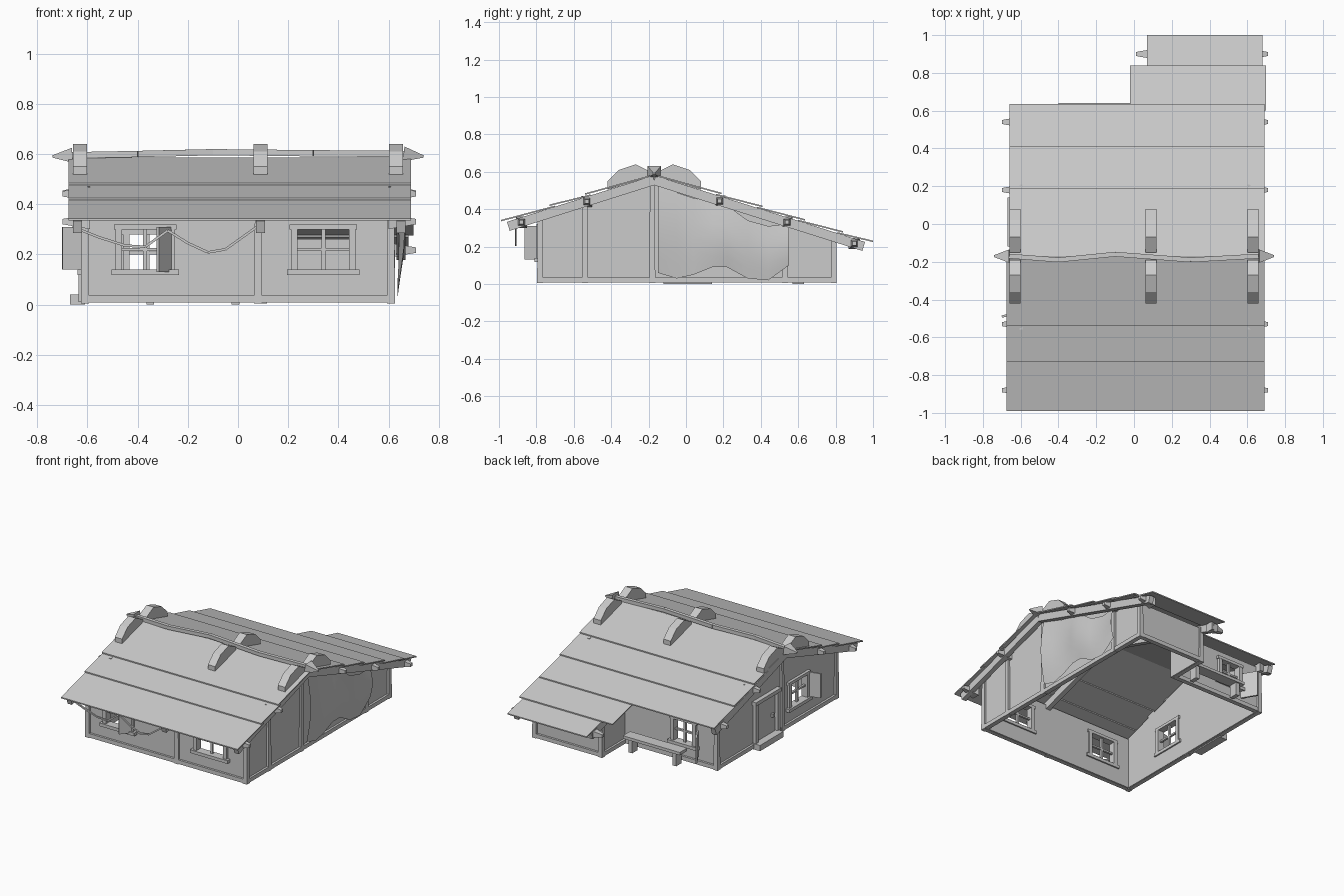
import bpy, bmesh, math
from mathutils import Vector

if bpy.data.objects.get("Cube"):
    bpy.data.objects.remove(bpy.data.objects["Cube"], do_unlink=True)

grey = bpy.data.materials.new("plain grey")
grey.use_nodes = True
grey.diffuse_color = (0.6, 0.6, 0.6, 1)
grey.node_tree.nodes["Principled BSDF"].inputs["Base Color"].default_value = grey.diffuse_color

RIDGE_Y, RIDGE_Z, SLOPE = -0.17, 0.585, 0.316
LEFT, RIGHT, FRONT, BACK, REAR = 0.61, -0.61, -0.78, 0.53, 0.79


def roof_z(y):
    return RIDGE_Z - SLOPE * abs(y - RIDGE_Y)


def finish(name, bm):
    bmesh.ops.recalc_face_normals(bm, faces=bm.faces)
    mesh = bpy.data.meshes.new(name)
    bm.to_mesh(mesh)
    bm.free()
    mesh.materials.append(grey)
    ob = bpy.data.objects.new(name, mesh)
    bpy.context.collection.objects.link(ob)
    return ob


def prism(name, points, offset):
    """Extrude a flat outline of 3D points along an offset."""
    bm = bmesh.new()
    face = bm.faces.new([bm.verts.new(p) for p in points])
    new = bmesh.ops.extrude_face_region(bm, geom=[face])["geom"]
    bmesh.ops.translate(bm, vec=offset, verts=[v for v in new if isinstance(v, bmesh.types.BMVert)])
    return finish(name, bm)


def box(name, lo, hi):
    (a, b, c), (d, e, f) = lo, hi
    return prism(name, [(a, b, c), (d, b, c), (d, e, c), (a, e, c)], (0, 0, f - c))


def beam(name, start, end, w, h, taper=1.0):
    """Squared timber between two points, optionally narrowing to its end."""
    p, q = Vector(start), Vector(end)
    along = (q - p).normalized()
    side = along.cross(Vector((0, 0, 1)))
    side = side.normalized() if side.length > 0.01 else Vector((1, 0, 0))
    up = side.cross(along)
    bm = bmesh.new()
    rings = []
    for c, k in ((p, 1), (q, taper)):
        rings.append([bm.verts.new(c + side * (i * w * k / 2) + up * (j * h * k / 2))
                      for i, j in ((-1, -1), (1, -1), (1, 1), (-1, 1))])
    for ring in rings:
        bm.faces.new(ring)
    for i in range(4):
        j = (i + 1) % 4
        bm.faces.new((rings[0][i], rings[0][j], rings[1][j], rings[1][i]))
    return finish(name, bm)


def cut(ob, lo, hi):
    cutter = box("opening_cutter", lo, hi)
    cutter.hide_render = True
    mod = ob.modifiers.new("opening", 'BOOLEAN')
    mod.operation, mod.object, mod.solver = 'DIFFERENCE', cutter, 'EXACT'
    bpy.context.view_layer.objects.active = ob
    bpy.ops.object.modifier_apply(modifier=mod.name)
    bpy.data.objects.remove(cutter, do_unlink=True)


# Walls: gabled sides, low front, stepped back
def gable(name, x, y_end):
    outline = [(x, y, z) for y, z in ((FRONT, 0.01), (y_end, 0.01), (y_end, roof_z(y_end) - 0.02),
                                      (RIDGE_Y, RIDGE_Z - 0.02), (FRONT, roof_z(FRONT) - 0.02))]
    return prism(name, outline, (-0.02 if x > 0 else 0.02, 0, 0))


left_wall = gable("left_wall", LEFT, REAR)
right_wall = gable("right_wall", RIGHT, BACK)
front_wall = box("front_wall", (RIGHT, FRONT, 0.01), (LEFT, FRONT + 0.02, roof_z(FRONT) - 0.02))
back_wall = box("back_wall", (RIGHT, BACK - 0.02, 0.01), (0.1, BACK, roof_z(BACK) - 0.02))
box("extension_back_wall", (0.1, REAR - 0.02, 0.01), (LEFT, REAR, roof_z(REAR) - 0.02))
prism("extension_side_wall", [(0.1, BACK - 0.02, 0.01), (0.1, REAR, 0.01), (0.1, REAR, roof_z(REAR) - 0.02),
                              (0.1, BACK - 0.02, roof_z(BACK) - 0.02)], (0.02, 0, 0))


# Windows: opening, frame, cross bars
def window(name, wall, along_x, face, out, centre, width, low, high):
    def place(a, d, z):
        return (a, face + out * d, z) if along_x else (face + out * d, a, z)

    def bar(part, a0, a1, z0, z1, d0, d1):
        p, q = place(a0, d0, z0), place(a1, d1, z1)
        box(name + part, [min(t) for t in zip(p, q)], [max(t) for t in zip(p, q)])

    l, r = centre - width / 2, centre + width / 2
    p, q = place(l, -0.06, low), place(r, 0.06, high)
    cut(wall, [min(t) for t in zip(p, q)], [max(t) for t in zip(p, q)])
    for a in (l, r):
        bar("_jamb", a - 0.013, a + 0.013, low, high, -0.03, 0.018)
    bar("_sill", l - 0.03, r + 0.03, low - 0.022, low, -0.03, 0.03)
    bar("_lintel", l - 0.02, r + 0.02, high, high + 0.02, -0.03, 0.02)
    bar("_mullion", centre - 0.008, centre + 0.008, low, high, -0.015, 0)
    mid = (low + high) / 2
    bar("_crossbar", l, r, mid - 0.006, mid + 0.006, -0.015, 0)


window("front_right_window", front_wall, True, FRONT, -1, -0.37, 0.21, 0.14, 0.3)
window("front_left_window", front_wall, True, FRONT, -1, 0.34, 0.23, 0.14, 0.3)
window("right_window", right_wall, False, RIGHT, -1, -0.36, 0.2, 0.14, 0.3)
window("back_window", back_wall, True, BACK, 1, -0.36, 0.17, 0.13, 0.28)


# Open shutters
def shutter(name, hinge, tip, low, high):
    (a, b), (c, d) = hinge, tip
    beam(name, (a, b, (low + high) / 2), (c, d, (low + high) / 2), 0.012, high - low)


shutter("front_shutter", (-0.26, FRONT), (-0.32, -0.86), 0.13, 0.31)
shutter("right_shutter", (RIGHT, -0.47), (-0.7, -0.49), 0.14, 0.31)
shutter("back_shutter", (-0.46, BACK), (-0.52, 0.63), 0.06, 0.24)

# Door with frame, handle and step
box("door", (RIGHT - 0.008, -0.1, 0.04), (RIGHT, 0.1, 0.3))
for y in (-0.12, 0.12):
    box("door_jamb", (RIGHT - 0.025, y - 0.014, 0.01), (RIGHT, y + 0.014, 0.32))
box("door_lintel", (RIGHT - 0.03, -0.14, 0.305), (RIGHT, 0.14, 0.33))
box("door_handle", (RIGHT - 0.025, -0.075, 0.15), (RIGHT, -0.055, 0.175))
box("door_step", (-0.67, -0.12, 0), (RIGHT, 0.14, 0.04))

# Wall posts and ground beams
posts = [(LEFT, y) for y in (FRONT, -0.54, -0.18, BACK, REAR)]
posts += [(RIGHT, y) for y in (FRONT, -0.18, BACK)] + [(0.08, FRONT), (0.1, REAR)]
for x, y in posts:
    beam("wall_post", (x, y, 0.005), (x, y, roof_z(y) - 0.02), 0.032, 0.032, 0.8)
corners = [(RIGHT, FRONT), (LEFT, FRONT), (LEFT, REAR), (0.1, REAR), (0.1, BACK), (RIGHT, BACK)]
for (a, b), (c, d) in zip(corners, corners[1:] + corners[:1]):
    beam("ground_beam", (a, b, 0.022), (c, d, 0.022), 0.03, 0.028)


# Lapped roof strips, each lifted at its lower edge
def strip(name, x0, x1, y_up, y_low):
    top, low = roof_z(y_up) + 0.002, roof_z(y_low) + 0.017
    prism(name, [(x0, y_up, top), (x1, y_up, top), (x1, y_low, low), (x0, y_low, low)], (0, 0, -0.008))


for upper, lower in ((RIDGE_Y, -0.54), (-0.51, -0.73), (-0.7, -0.99)):
    strip("front_roof_strip", -0.675, 0.69, upper, lower)
for upper, lower in ((RIDGE_Y, 0.19), (0.16, 0.41), (0.38, 0.635)):
    strip("back_roof_strip", -0.66, 0.69, upper, lower)
strip("extension_roof_strip", -0.02, 0.7, 0.6, 0.84)
strip("extension_eave_strip", 0.07, 0.68, 0.81, 1.0)

# Rafters, front and back
for x, back_end in ((-0.64, 0.61), (0.09, 0.93), (0.65, 0.95)):
    for end in (-0.95, back_end):
        beam("rafter", (x, RIDGE_Y, RIDGE_Z - 0.03), (x, end, roof_z(end) - 0.03), 0.035, 0.05)

# Pointed purlin ends on both gables
for y in (-0.88, -0.53, 0.18, 0.54, 0.9):
    z = roof_z(y) - 0.03
    beam("left_purlin_end", (0.6, y, z), (0.71, y, z), 0.06, 0.06, 0.35)
    x = RIGHT if y < 0.6 else 0.1
    beam("right_purlin_end", (x + 0.02, y, z), (x - 0.09, y, z), 0.06, 0.06, 0.35)

# Wavering ridge pole with pointed ends
ridge = [(-0.66, -0.17, 0.595), (-0.4, -0.19, 0.6), (-0.1, -0.16, 0.607), (0.3, -0.19, 0.603), (0.66, -0.17, 0.6)]
for p, q in zip(ridge, ridge[1:]):
    beam("ridge_pole", p, q, 0.025, 0.025)
for sign, base in ((-1, ridge[0]), (1, ridge[-1])):
    beam("ridge_tip", base, (sign * 0.74, -0.17, 0.59), 0.07, 0.06, 0.15)

# Arched timber saddles over the ridge
for x in (-0.63, 0.09, 0.63):
    for s in (-1, 1):
        arch = [(0.02, 0.575), (0.1, 0.605), (0.25, 0.535), (0.25, 0.51), (0.02, 0.555)]
        arch = [(0.02, 0.6), (0.1, 0.64), (0.19, 0.61), (0.25, 0.55), (0.25, 0.505), (0.02, 0.57)]
        prism("ridge_saddle", [(x - 0.028, RIDGE_Y + s * d, z) for d, z in arch], (0.056, 0, 0))

# Sagging rope under the front eave
rope = [(-0.66, 0.31), (-0.56, 0.27), (-0.45, 0.235), (-0.37, 0.23), (-0.28, 0.295),
        (-0.2, 0.245), (-0.12, 0.208), (-0.05, 0.22), (0.09, 0.32)]
for (a, b), (c, d) in zip(rope, rope[1:]):
    beam("rope", (a, -0.91, b), (c, -0.91, d), 0.01, 0.01)

# Cloth hung on the left gable
edges = [(-0.15, 0.55, 0.06), (-0.05, 0.49, 0.03), (0.04, 0.46, 0.05), (0.14, 0.44, 0.09), (0.22, 0.42, 0.09),
         (0.33, 0.34, 0.03), (0.44, 0.31, 0.02), (0.55, 0.32, 0.1)]
bm = bmesh.new()
rows = 6
grid = [[bm.verts.new((0.635 + 0.03 * math.sin(math.pi * k / rows) * (0.6 + 0.4 * math.cos(i * 1.6)),
                       y, top + (low - top) * k / rows)) for k in range(rows + 1)]
        for i, (y, top, low) in enumerate(edges)]
for c, d in zip(grid, grid[1:]):
    for k in range(rows):
        bm.faces.new((c[k], d[k], d[k + 1], c[k + 1]))
cloth = finish("hanging_cloth", bm)
for poly in cloth.data.polygons:
    poly.use_smooth = True

# Bench in the back corner
box("bench_seat", (-0.4, 0.56, 0.09), (0.04, 0.64, 0.11))
for x in (-0.35, -0.01):
    box("bench_leg", (x - 0.015, 0.57, 0), (x + 0.015, 0.63, 0.09))
